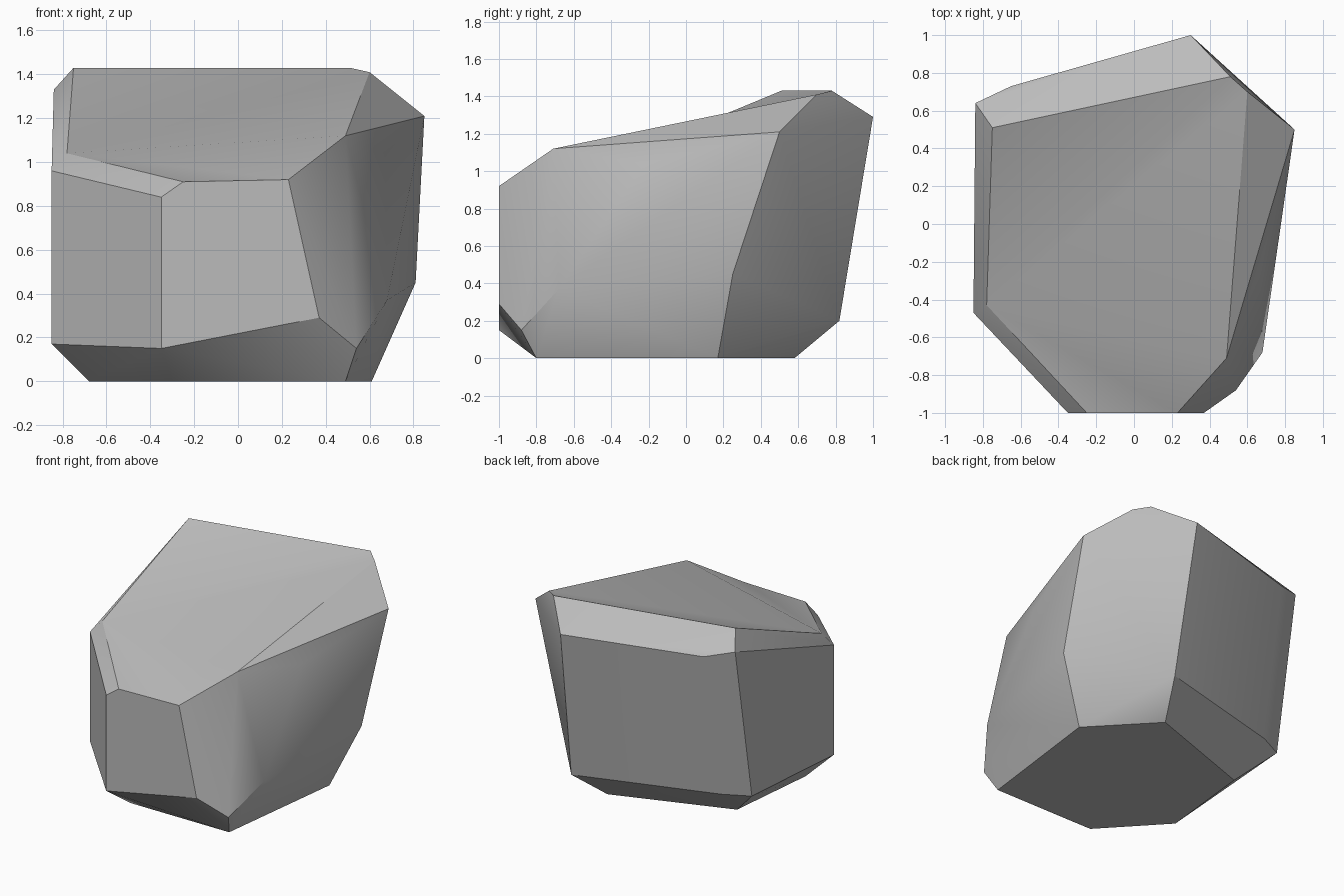
import bpy
import bmesh
import math

default_cube = bpy.data.objects.get("Cube")
if default_cube:
    bpy.data.objects.remove(default_cube, do_unlink=True)

# Plain grey stone colour
stone = bpy.data.materials.new("stone_grey")
stone.use_nodes = True
stone_colour = (0.5, 0.5, 0.5, 1)
stone.diffuse_color = stone_colour
stone.node_tree.nodes["Principled BSDF"].inputs["Base Color"].default_value = stone_colour

# Corners of the boulder, grouped by the side they belong to
crown = [
    (-0.78, -0.43, 1.04), (-0.25, -1, 0.91), (0.23, -1, 0.92), (0.49, -0.71, 1.12),
    (0.60, 0.70, 1.41), (0.51, 0.78, 1.43), (-0.75, 0.51, 1.43),
]
front_corners = [(-0.35, -1, 0.84), (0.37, -1, 0.29), (-0.35, -1, 0.15), (0.54, -0.88, 0.15)]
left_corners = [(0.68, -0.68, 0.37), (0.67, -0.22, 1.04), (0.81, 0.25, 0.45), (0.85, 0.50, 1.21)]
back_corners = [(0.30, 1, 1.29), (0.34, 0.82, 0.20), (-0.65, 0.73, 1.28), (-0.66, 0.54, 0.22)]
right_corners = [(-0.84, 0.64, 1.33), (-0.84, 0.45, 0.22), (-0.85, -0.47, 0.96), (-0.85, -0.47, 0.17)]
base = [(0.49, -0.8, 0), (0.61, 0.17, 0), (0.22, 0.58, 0), (-0.61, 0.29, 0), (-0.68, -0.39, 0), (-0.30, -0.8, 0)]

# Chiselled body as the hull of its corners
bm = bmesh.new()
crown_verts = [bm.verts.new(p) for p in crown]
for group in (front_corners, left_corners, back_corners, right_corners, base):
    for point in group:
        bm.verts.new(point)
bmesh.ops.convex_hull(bm, input=bm.verts[:])

# Refold the crown so it dips slightly between its front corner and back edge
crown_set = set(crown_verts)
flat_top = [f for f in bm.faces if set(f.verts) <= crown_set]
bmesh.ops.delete(bm, geom=flat_top, context='FACES_ONLY')
bmesh.ops.delete(bm, geom=[e for e in bm.edges if not e.link_faces], context='EDGES')
pivot, *rim = crown_verts
for first, second in zip(rim, rim[1:]):
    bm.faces.new((pivot, first, second))

# Merge coplanar triangles into clean facets
bmesh.ops.dissolve_limit(bm, angle_limit=math.radians(1.5), verts=bm.verts[:], edges=bm.edges[:])
bmesh.ops.recalc_face_normals(bm, faces=bm.faces[:])

mesh = bpy.data.meshes.new("boulder")
bm.to_mesh(mesh)
bm.free()
mesh.materials.append(stone)
boulder = bpy.data.objects.new("boulder", mesh)
bpy.context.collection.objects.link(boulder)

# Soft shading across shallow folds, crisp at the chiselled edges
bpy.context.view_layer.objects.active = boulder
boulder.select_set(True)
bpy.ops.object.shade_smooth_by_angle(angle=math.radians(30))
